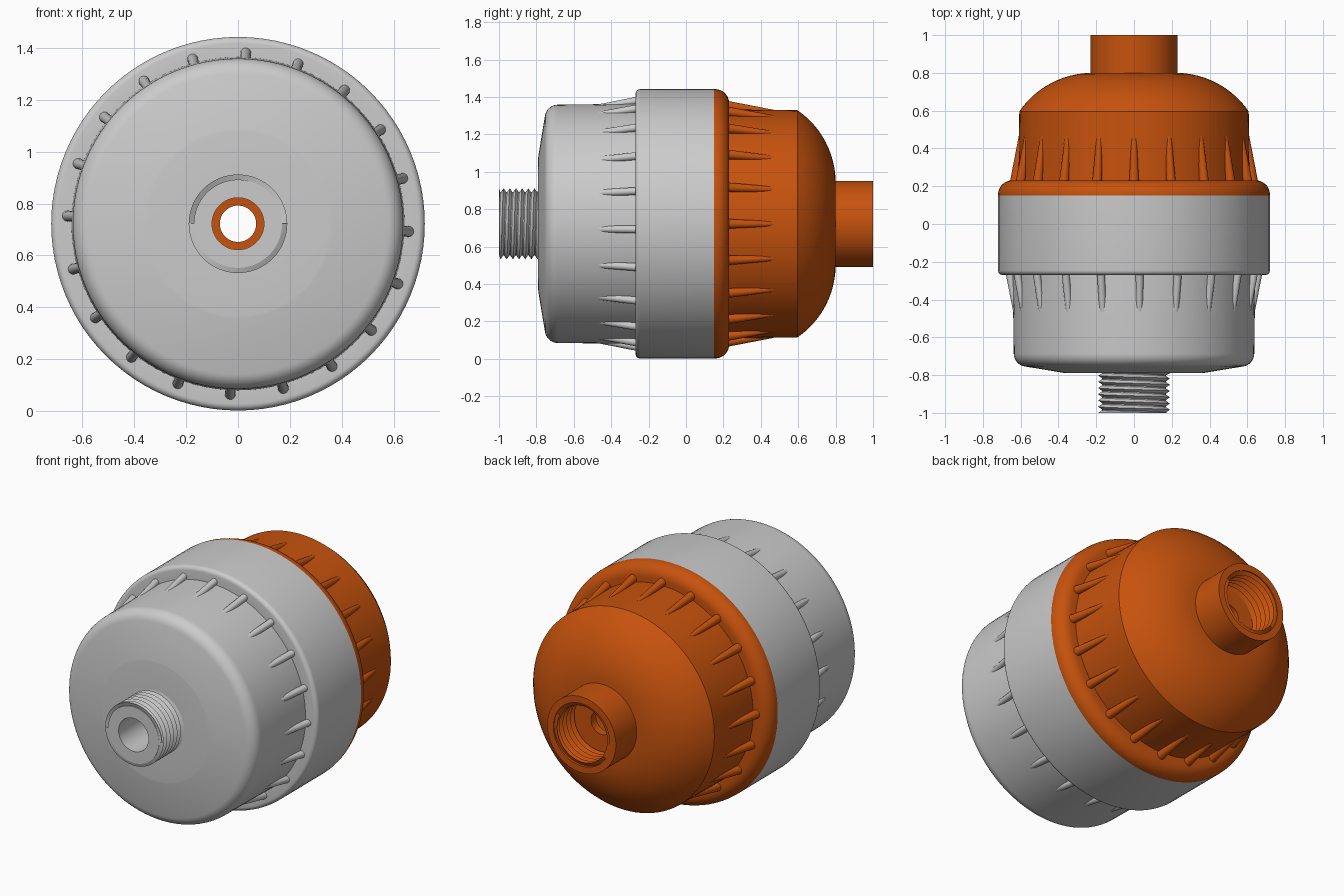
import bpy, bmesh
from math import sin, cos, pi, radians
from mathutils import Vector, Matrix

if "Cube" in bpy.data.objects:
    bpy.data.objects.remove(bpy.data.objects["Cube"])

ZC = 0.722  # height of the horizontal main axis (along y)

orange = bpy.data.materials.new("orange_plastic")
orange.diffuse_color = (0.57, 0.085, 0.004, 1)
orange.use_nodes = True
orange.node_tree.nodes["Principled BSDF"].inputs["Base Color"].default_value = orange.diffuse_color


def finish(name, bm, mat=None, angle=30):
    bmesh.ops.remove_doubles(bm, verts=bm.verts, dist=1e-5)
    me = bpy.data.meshes.new(name)
    bm.to_mesh(me)
    bm.free()
    ob = bpy.data.objects.new(name, me)
    bpy.context.collection.objects.link(ob)
    if mat:
        me.materials.append(mat)
    bpy.ops.object.select_all(action='DESELECT')
    ob.select_set(True)
    bpy.context.view_layer.objects.active = ob
    bpy.ops.object.shade_smooth_by_angle(angle=radians(angle))
    return ob


def arc(cy, cr, rad, a0, a1, n):
    """Arc points (y, r); angle 0 points outward, 90 points to +y."""
    out = []
    for i in range(n + 1):
        a = radians(a0 + (a1 - a0) * i / n)
        out.append((cy + rad * sin(a), cr + rad * cos(a)))
    return out


def lathe(name, profile, mat=None, seg=96):
    """Revolve a closed (y, r) profile around the main axis."""
    bm = bmesh.new()
    rings = [[bm.verts.new((r * cos(2 * pi * s / seg), y, ZC + r * sin(2 * pi * s / seg)))
              for s in range(seg)] for y, r in profile]
    for k, a in enumerate(rings):
        b = rings[(k + 1) % len(rings)]
        for s in range(seg):
            t = (s + 1) % seg
            bm.faces.new((a[s], a[t], b[t], b[s]))
    bmesh.ops.recalc_face_normals(bm, faces=bm.faces)
    return finish(name, bm, mat)


def thread(name, crest, root, y0, y1, pitch, mat=None, seg=64):
    """Helical V thread, clipped to y0..y1; inward facing if crest < root."""
    bm = bmesh.new()
    n = int(((y1 - y0) / pitch + 2) * seg)

    def strand(r, shift):
        return [bm.verts.new((r * cos(2 * pi * i / seg),
                              min(max(y0 + pitch * (i / seg - 1.5 + shift), y0), y1),
                              ZC + r * sin(2 * pi * i / seg))) for i in range(n + 1)]
    c, g = strand(crest, 0), strand(root, 0.5)
    for i in range(n):
        quads = [(c[i], c[i + 1], g[i + 1], g[i])]
        if i + 1 + seg <= n:
            quads.append((g[i], g[i + 1], c[i + 1 + seg], c[i + seg]))
        for q in quads:
            if max(v.co.y for v in q) - min(v.co.y for v in q) > 1e-6:
                bm.faces.new(q if crest < root else q[::-1])
    bmesh.ops.delete(bm, geom=[v for v in bm.verts if not v.link_faces], context='VERTS')
    return finish(name, bm, mat)


def ribs(name, base, tip, r_base, r_tip, offset, mat=None, count=20):
    """Ring of tapered grip ribs lying from base to tip, both (y, r)."""
    bm = bmesh.new()
    a, b = Vector((0, base[0], base[1])), Vector((0, tip[0], tip[1]))
    d = b - a
    lie = Matrix.Translation((a + b) / 2) @ d.to_track_quat('Z', 'X').to_matrix().to_4x4()
    for i in range(count):
        turn = Matrix.Translation((0, 0, ZC)) @ Matrix.Rotation(2 * pi * i / count + offset, 4, 'Y')
        bmesh.ops.create_cone(bm, cap_ends=True, segments=16, radius1=r_base,
                              radius2=r_tip, depth=d.length, matrix=turn @ lie)
    return finish(name, bm, mat, 40)


# Grey housing: bore, hollow inside, thick collar, rounded front shoulder, spigot
lathe("front_housing",
      [(-1.0, 0.10), (-0.74, 0.10), (-0.70, 0.58), (0.15, 0.58), (0.15, 0.72)]
      + arc(-0.245, 0.695, 0.025, 0, -90, 6)
      + [(-0.27, 0.642)]
      + arc(-0.685, 0.567, 0.07, 0, -80, 8)
      + [(-0.789, 0.366), (-0.79, 0.356), (-0.79, 0.17), (-1.0, 0.17)])
thread("male_thread", 0.19, 0.166, -1.0, -0.79, 0.033)
ribs("front_ribs", (-0.25, 0.661), (-0.48, 0.619), 0.021, 0.018, radians(2.6))

# Orange cap: rounded rim, straight wall, dome, socket with a small through hole
lathe("rear_cap",
      [(0.15, 0.57), (0.15, 0.72)]
      + arc(0.155, 0.644, 0.076, 4, 90, 8)
      + [(0.231, 0.612)]
      + arc(0.33, 0.22, 0.47, 34.5, 90, 12)
      + [(0.80, 0.23), (1.0, 0.23), (1.0, 0.189), (0.81, 0.189), (0.81, 0.07),
         (0.76, 0.07), (0.76, 0.22), (0.57, 0.57)], orange)
thread("female_thread", 0.167, 0.191, 0.812, 0.995, 0.036, orange)
ribs("rear_ribs", (0.20, 0.634), (0.465, 0.596), 0.027, 0.014, 0, orange)
